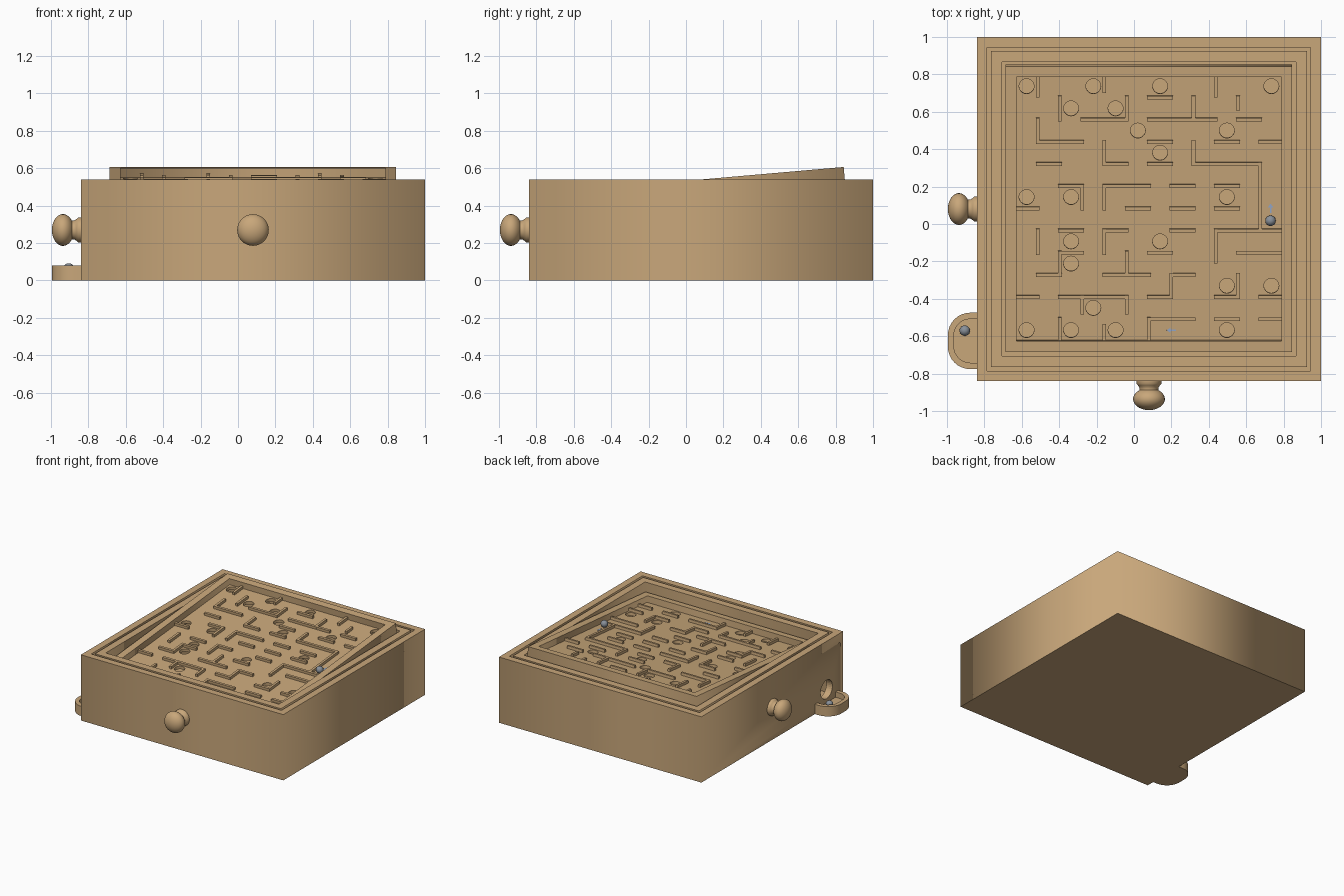
import bpy, bmesh, math
from mathutils import Matrix, Vector

if "Cube" in bpy.data.objects:
    bpy.data.objects.remove(bpy.data.objects["Cube"])

C = 0.08                      # centre of the box in x and y
U = 0.119                     # maze cell size
BOARD = -0.052                # board surface below the tilting pivot
TILT = Matrix.Translation((C, C, 0.54)) @ Matrix.Rotation(math.radians(5), 4, 'X')
LEVEL = Matrix.Translation((C, C, 0))


def material(name, rgb):
    m = bpy.data.materials.new(name)
    m.diffuse_color = (*rgb, 1)
    m.use_nodes = True
    m.node_tree.nodes["Principled BSDF"].inputs["Base Color"].default_value = m.diffuse_color
    return m


WOOD = material("tan wood", (0.58, 0.385, 0.195))
STEEL = material("grey steel", (0.25, 0.28, 0.32))
BLUE = material("pale blue paint", (0.30, 0.41, 0.62))


def finish(ob, mat, smooth=False):
    ob.data.materials.clear()
    ob.data.materials.append(mat)
    if smooth:
        bpy.ops.object.select_all(action='DESELECT')
        ob.select_set(True)
        bpy.context.view_layer.objects.active = ob
        bpy.ops.object.shade_smooth_by_angle(angle=math.radians(35))
    return ob


def from_bmesh(name, bm, mat, smooth=False):
    bmesh.ops.recalc_face_normals(bm, faces=bm.faces)
    me = bpy.data.meshes.new(name)
    bm.to_mesh(me)
    bm.free()
    ob = bpy.data.objects.new(name, me)
    bpy.context.collection.objects.link(ob)
    return finish(ob, mat, smooth)


def plate(name, loops, z0, z1, mat, matrix=Matrix(), smooth=False):
    """Flat outline with inner holes, extruded from z0 to z1."""
    cu = bpy.data.curves.new(name, 'CURVE')
    cu.dimensions, cu.fill_mode, cu.extrude = '2D', 'BOTH', (z1 - z0) / 2
    for loop in loops:
        s = cu.splines.new('POLY')
        s.points.add(len(loop) - 1)
        for p, (x, y) in zip(s.points, loop):
            p.co = (x, y, 0, 1)
        s.use_cyclic_u = True
    ob = bpy.data.objects.new(name, cu)
    bpy.context.collection.objects.link(ob)
    bpy.ops.object.select_all(action='DESELECT')
    ob.select_set(True)
    bpy.context.view_layer.objects.active = ob
    bpy.ops.object.convert(target='MESH')
    ob = bpy.context.view_layer.objects.active
    ob.data.transform(matrix @ Matrix.Translation((0, 0, (z0 + z1) / 2)))
    bm = bmesh.new()
    bm.from_mesh(ob.data)
    bmesh.ops.remove_doubles(bm, verts=bm.verts, dist=1e-5)
    bmesh.ops.recalc_face_normals(bm, faces=bm.faces)
    bm.to_mesh(ob.data)
    bm.free()
    return finish(ob, mat, smooth)


def square(h):
    return [(-h, -h), (h, -h), (h, h), (-h, h)]


def circle(x, y, r, n=24):
    return [(x + r * math.cos(2 * math.pi * i / n), y + r * math.sin(2 * math.pi * i / n))
            for i in range(n)]


def ball(name, co):
    bm = bmesh.new()
    bmesh.ops.create_uvsphere(bm, u_segments=24, v_segments=16, radius=0.028,
                              matrix=Matrix.Translation(co))
    from_bmesh(name, bm, STEEL, True)


# Outer box with a round ball exit in the left wall
box = plate("box_walls", [square(0.92), square(0.865)], 0, 0.54, WOOD, LEVEL)
plate("box_floor", [square(0.866)], 0, 0.03, WOOD, LEVEL)
bm = bmesh.new()
bmesh.ops.create_cone(bm, cap_ends=True, segments=32, radius1=0.076, radius2=0.076, depth=0.2,
                      matrix=Matrix.Translation((-0.84, -0.625, 0.145))
                      @ Matrix.Rotation(math.pi / 2, 4, 'Y'))
cutter = from_bmesh("exit_cutter", bm, WOOD)
cutter.hide_render = True
cutter.hide_viewport = False
cutter.display_type = 'WIRE'
cut = box.modifiers.new("exit_hole", 'BOOLEAN')
cut.operation, cut.object, cut.solver = 'DIFFERENCE', cutter, 'EXACT'

# Level outer frame and tilted inner frame
plate("outer_frame", [square(0.845), square(0.787)], 0.41, 0.54, WOOD, LEVEL)
plate("inner_frame", [square(0.766), square(0.708)], -0.11, 0, WOOD, TILT)

# Board with holes, given as row: columns in cells
HOLES = {5.5: (-5.5, -2.5, 0.5, 5.5), 4.5: (-3.5, -1.5), 3.5: (-0.5, 3.5), 2.5: (0.5,),
         0.5: (-5.5, -3.5, 3.5), -1.5: (-3.5, 0.5), -2.5: (-3.5,), -3.5: (3.5, 5.5),
         -4.5: (-2.5,), -5.5: (-5.5, -3.5, -1.5, 3.5)}
holes = [circle(x * U, y * U, 0.04) for y, xs in HOLES.items() for x in xs]
plate("maze_board", [square(0.709)] + holes, BOARD - 0.025, BOARD, WOOD, TILT)

# Maze walls: spans along each grid line, in cells
ROWS = {5: [(0, 1)], 4: [(-3, -1), (0, 1.9), (2, 3), (4, 5)],
        3: [(-5, -3), (0, 1), (3, 4), (5, 6)], 2: [(-5, -4), (-2, -1), (0, 1), (2, 5)],
        1: [(-4, -3), (-2, 0), (1, 2), (3, 4)], 0: [(-6, -5), (-1, 0), (1, 2), (3, 4)],
        -1: [(-4, -3), (-2, -1), (1, 2), (3, 6)], -2: [(-4, -3), (0, 1), (4, 4.9), (5, 6)],
        -3: [(-5, -4), (-2, 0), (1, 2)], -4: [(-6, -5), (-4, -1), (0, 1), (3, 4), (5, 6)],
        -5: [(0, 2), (3, 4), (5, 6)]}
COLS = {-5: [(5.1, 6), (3, 4), (-2, -1)], -4: [(4, 5), (-3, -2), (-6, -5)],
        -3: [(0, 1), (-4.7, -4)], -2: [(5.3, 6), (2, 3), (0, 1), (-2, -1), (-6, -5.3)],
        -1: [(4, 5), (-3, -2), (-4.7, -4)], 0: [(-6, -5)], 1: [(-4, -3)],
        2: [(4, 5), (2, 3)], 3: [(5.1, 6), (-2.4, -1)], 4: [(4.5, 5), (-4, -3)], 5: [(-1, 2)]}
bm = bmesh.new()


def add_walls(lines, vertical):
    for k, spans in lines.items():
        for a, b in spans:
            mid = [(a + b) / 2 * U, k * U]
            # only run past an end that is inside the board
            size = [min((b - a) * U + 0.02, 12 * U), 0.019]
            if vertical:
                mid.reverse()
                size.reverse()
            bmesh.ops.create_cube(bm, size=1, matrix=TILT
                                  @ Matrix.Translation((*mid, BOARD + 0.010))
                                  @ Matrix.Diagonal((*size, 0.024, 1)))


add_walls(ROWS, False)
add_walls(COLS, True)
from_bmesh("maze_walls", bm, WOOD)

# Small painted direction arrows
for name, x, y, turn in (("start_arrow", 0.65, 0.0, 0), ("finish_arrow", 0.12, -0.655, 90)):
    arrow = [(-0.004, -0.025), (0.004, -0.025), (0.004, 0.005), (0.014, 0.005),
             (0, 0.025), (-0.014, 0.005), (-0.004, 0.005)]
    plate(name, [arrow], BOARD - 0.001, BOARD + 0.002, BLUE,
          TILT @ Matrix.Translation((x, y, 0)) @ Matrix.Rotation(math.radians(turn), 4, 'Z'))


# Turned knobs: profile of (distance from wall, radius)
def knob(name, matrix):
    prof = [(0, 0), (0, 0.067), (0.014, 0.066), (0.022, 0.06), (0.03, 0.053), (0.04, 0.05)]
    prof += [(0.096 - 0.059 * math.cos(t), 0.085 * math.sin(t))
             for t in (math.radians(36 + 12 * i) for i in range(13))]
    bm = bmesh.new()
    n = 32
    rings = [[bm.verts.new(matrix @ Vector((r * math.cos(2 * math.pi * i / n),
                                            r * math.sin(2 * math.pi * i / n), d)))
              for i in range(n)] for d, r in prof]
    for r0, r1 in zip(rings, rings[1:]):
        for i in range(n):
            bm.faces.new((r0[i], r0[(i + 1) % n], r1[(i + 1) % n], r1[i]))
    bmesh.ops.remove_doubles(bm, verts=bm.verts, dist=1e-5)
    from_bmesh(name, bm, WOOD, True)


knob("front_knob", Matrix.Translation((C, -0.84, 0.27)) @ Matrix.Rotation(math.pi / 2, 4, 'X'))
knob("left_knob", Matrix.Translation((-0.84, C, 0.27)) @ Matrix.Rotation(-math.pi / 2, 4, 'Y'))


# Ball catch tray: floor and U-shaped rim
def tray_path(x0, half, r, yc=-0.625, x1=-0.838):
    arc = [(x0 + r - r * math.cos(a), half - r + r * math.sin(a))
           for a in (math.radians(11.25 * i) for i in range(9))]
    side = arc + [(x1, half)]
    return [(x, yc - y) for x, y in reversed(side)] + [(x, yc + y) for x, y in side]


outer, inner = tray_path(-0.995, 0.151, 0.12), tray_path(-0.963, 0.117, 0.088)
plate("tray_floor", [outer], 0, 0.036, WOOD, smooth=True)
plate("tray_rim", [outer + inner[::-1]], 0.036, 0.08, WOOD, smooth=True)

# Steel balls, one on the board and one in the tray
ball("maze_ball", TILT @ Vector((0.65, -0.065, BOARD + 0.028)))
ball("tray_ball", Vector((-0.905, -0.57, 0.064)))
